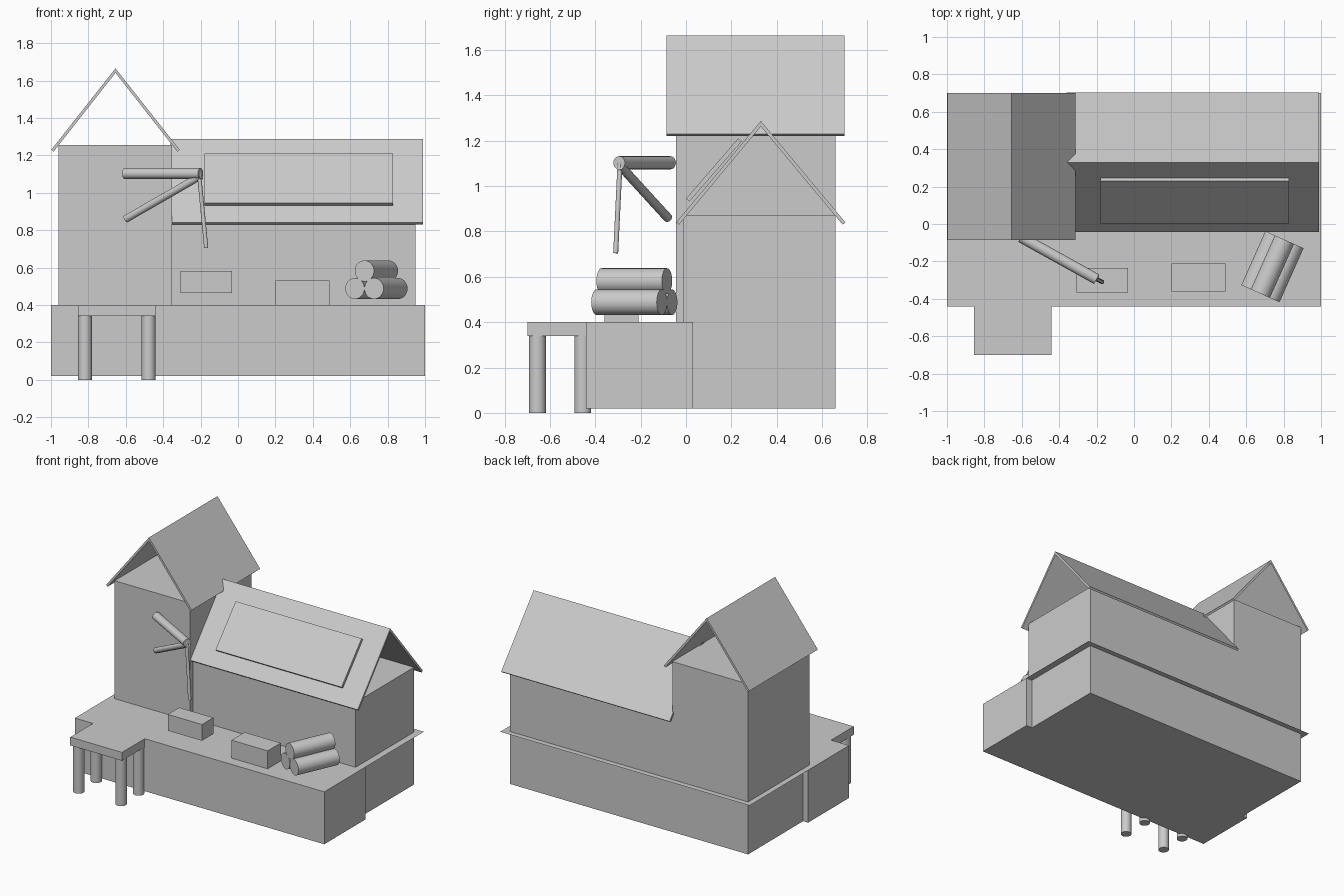
import bpy, bmesh, math
from mathutils import Vector

cube = bpy.data.objects.get("Cube")
if cube:
    bpy.data.objects.remove(cube, do_unlink=True)

grey = bpy.data.materials.new("plain_grey")
grey.use_nodes = True
grey.diffuse_color = (0.6, 0.6, 0.6, 1)
grey.node_tree.nodes["Principled BSDF"].inputs["Base Color"].default_value = grey.diffuse_color


def finish(name, bm):
    mesh = bpy.data.meshes.new(name)
    bm.to_mesh(mesh)
    bm.free()
    mesh.materials.append(grey)
    obj = bpy.data.objects.new(name, mesh)
    bpy.context.collection.objects.link(obj)
    return obj


def box(name, x, y, z):
    """Box from (min, max) ranges on each axis."""
    bm = bmesh.new()
    bmesh.ops.create_cube(bm, size=1)
    for v in bm.verts:
        v.co = [r[0] if c < 0 else r[1] for c, r in zip(v.co, (x, y, z))]
    return finish(name, bm)


def rod(name, start, end, radius):
    """Smooth round bar between two points."""
    start, end = Vector(start), Vector(end)
    axis = end - start
    bm = bmesh.new()
    bmesh.ops.create_cone(bm, cap_ends=True, segments=32, radius1=radius,
                          radius2=radius, depth=axis.length)
    bm.transform(axis.to_track_quat('Z', 'Y').to_matrix().to_4x4())
    bmesh.ops.translate(bm, verts=bm.verts, vec=(start + end) / 2)
    for f in bm.faces:
        f.smooth = len(f.verts) == 4
    for e in bm.edges:
        e.smooth = all(len(f.verts) == 4 for f in e.link_faces)
    return finish(name, bm)


def extrude(name, profile, along, start, end):
    """Extrude a (side, height) profile along 'x' or 'y'."""
    bm = bmesh.new()
    place = (lambda s, h: (start, s, h)) if along == 'x' else (lambda s, h: (s, start, h))
    face = bm.faces.new([bm.verts.new(place(s, h)) for s, h in profile])
    out = bmesh.ops.extrude_face_region(bm, geom=[face])
    move = Vector((end - start, 0, 0) if along == 'x' else (0, end - start, 0))
    bmesh.ops.translate(bm, vec=move,
                        verts=[g for g in out["geom"] if isinstance(g, bmesh.types.BMVert)])
    bmesh.ops.recalc_face_normals(bm, faces=bm.faces)
    return finish(name, bm)


def gable_roof(name, along, mid, half, eave, ridge, start, end):
    """Thin open chevron roof."""
    profile = [(mid - half, eave), (mid, ridge), (mid + half, eave),
               (mid + half - 0.012, eave - 0.01), (mid, ridge - 0.024),
               (mid - half + 0.012, eave - 0.01)]
    return extrude(name, profile, along, start, end)


# Ground works and walls
box("porch", (-1, 1), (-0.44, 0.03), (0.02, 0.40))
box("house_walls", (-0.96, 0.95), (-0.01, 0.66), (0.02, 0.87))
box("tower_walls", (-0.96, -0.353), (-0.044, 0.66), (0.02, 1.255))

# Thin floor sheet that overhangs the foundation
bm = bmesh.new()
bm.faces.new([bm.verts.new((x, y, 0.40)) for x, y in
              ((-1, 0.03), (1, 0.03), (1, 0.70), (-1, 0.70))])
finish("floor_sheet", bm)

# Roofs
gable_roof("house_roof", 'x', 0.33, 0.373, 0.84, 1.287, -0.36, 0.99)
gable_roof("tower_roof", 'y', -0.655, 0.343, 1.23, 1.665, -0.085, 0.70)
extrude("roof_panel", [(0.0, 0.945), (0.23, 1.21), (0.245, 1.197), (0.015, 0.932)],
        'x', -0.18, 0.83)

# Landing with four posts
box("landing", (-0.855, -0.44), (-0.70, -0.43), (0.34, 0.40))
for side, x in (("right", -0.818), ("left", -0.478)):
    for end, y in (("front", -0.655), ("back", -0.455)):
        rod(f"landing_post_{end}_{side}", (x, y, 0), (x, y, 0.34), 0.037)

# Crates
box("raised_crate", (-0.307, -0.033), (-0.365, -0.235), (0.465, 0.583))
box("porch_crate", (0.20, 0.49), (-0.36, -0.21), (0.40, 0.53))

# Stack of logs
angle = math.radians(66)
along = Vector((math.cos(angle), math.sin(angle), 0)) * 0.158
across = Vector((math.sin(angle), -math.cos(angle), 0)) * 0.056
for name, offset, z in (("right", -1, 0.488), ("left", 1, 0.488), ("top", 0, 0.582)):
    middle = Vector((0.74, -0.228, z)) + across * offset
    rod(f"log_{name}", middle - along, middle + along, 0.056)

# Hanging bars that meet at one hub
rod("level_bar", (-0.20, -0.295, 1.103), (-0.605, -0.07, 1.103), 0.029)
rod("sloping_bar", (-0.20, -0.29, 1.09), (-0.60, -0.08, 0.86), 0.02)
rod("hanging_bar", (-0.21, -0.29, 1.12), (-0.17, -0.31, 0.705), 0.011)
